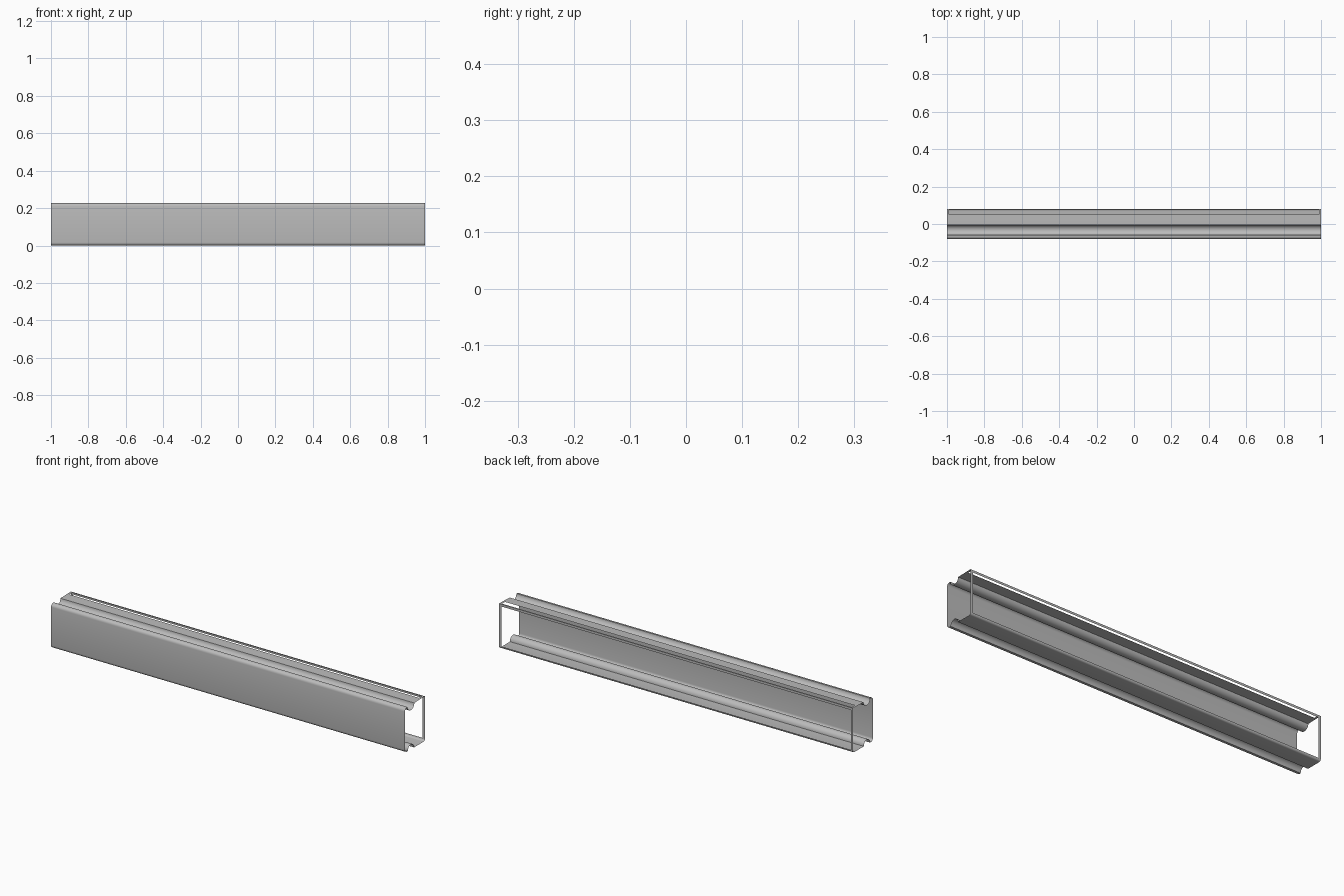
import bpy
import bmesh
from math import cos, sin, pi

cube = bpy.data.objects.get("Cube")
if cube:
    bpy.data.objects.remove(cube, do_unlink=True)

HEIGHT = 0.228
BACK = 0.08
RIM = 0.012


def arc(cy, cz, ry, rz, start, end, steps):
    """Points on an ellipse arc in the y-z plane, angles in units of pi."""
    return [(cy + ry * cos(pi * (start + (end - start) * i / steps)),
             cz + rz * sin(pi * (start + (end - start) * i / steps)))
            for i in range(steps + 1)]


# Cross-section loop: bottom back corner, bottom groove, front wall, top groove, back
profile = arc(0.07, 0.01, 0.01, 0.01, 0, -0.5, 4)
profile += [(0, 0)]
profile += arc(-0.032, 0, 0.025, 0.026, 0, 1, 14)
profile += arc(-0.065, 0.016, 0.016, 0.016, -0.5, -1, 5)
profile += arc(-0.065, 0.21, 0.016, 0.016, 1, 0.5, 5)
profile += arc(-0.032, 0.226, 0.027, 0.026, 1, 2, 14)
profile += [(0.05, HEIGHT), (BACK - 0.006, HEIGHT), (BACK, HEIGHT),
            (BACK, HEIGHT - RIM), (BACK, RIM)]

# Sheet swept along x, with the window left open across the top edge and the back
stations = (-1, -1 + RIM, 1 - RIM, 1)
bm = bmesh.new()
rings = [[bm.verts.new((x, y, z)) for y, z in profile] for x in stations]
count = len(profile)
for s in range(len(stations) - 1):
    for i in range(count):
        j = (i + 1) % count
        y = (profile[i][0] + profile[j][0]) / 2
        z = (profile[i][1] + profile[j][1]) / 2
        in_top = z > HEIGHT - 0.001 and 0.05 < y < BACK - 0.004
        in_back = y > BACK - 0.001 and RIM < z < HEIGHT - RIM
        if s == 1 and (in_top or in_back):
            continue
        bm.faces.new((rings[s][i], rings[s][j], rings[s + 1][j], rings[s + 1][i]))
bmesh.ops.recalc_face_normals(bm, faces=bm.faces)

mesh = bpy.data.meshes.new("channel_sheet")
bm.to_mesh(mesh)
bm.free()
channel = bpy.data.objects.new("channel_sheet", mesh)
bpy.context.collection.objects.link(channel)

# Plain grey metal
grey = bpy.data.materials.new("grey_metal")
grey.use_nodes = True
colour = (0.5, 0.5, 0.5, 1)
grey.diffuse_color = colour
grey.node_tree.nodes["Principled BSDF"].inputs["Base Color"].default_value = colour
mesh.materials.append(grey)

bpy.ops.object.select_all(action="DESELECT")
channel.select_set(True)
bpy.context.view_layer.objects.active = channel
bpy.ops.object.shade_smooth_by_angle(angle=pi / 6)
